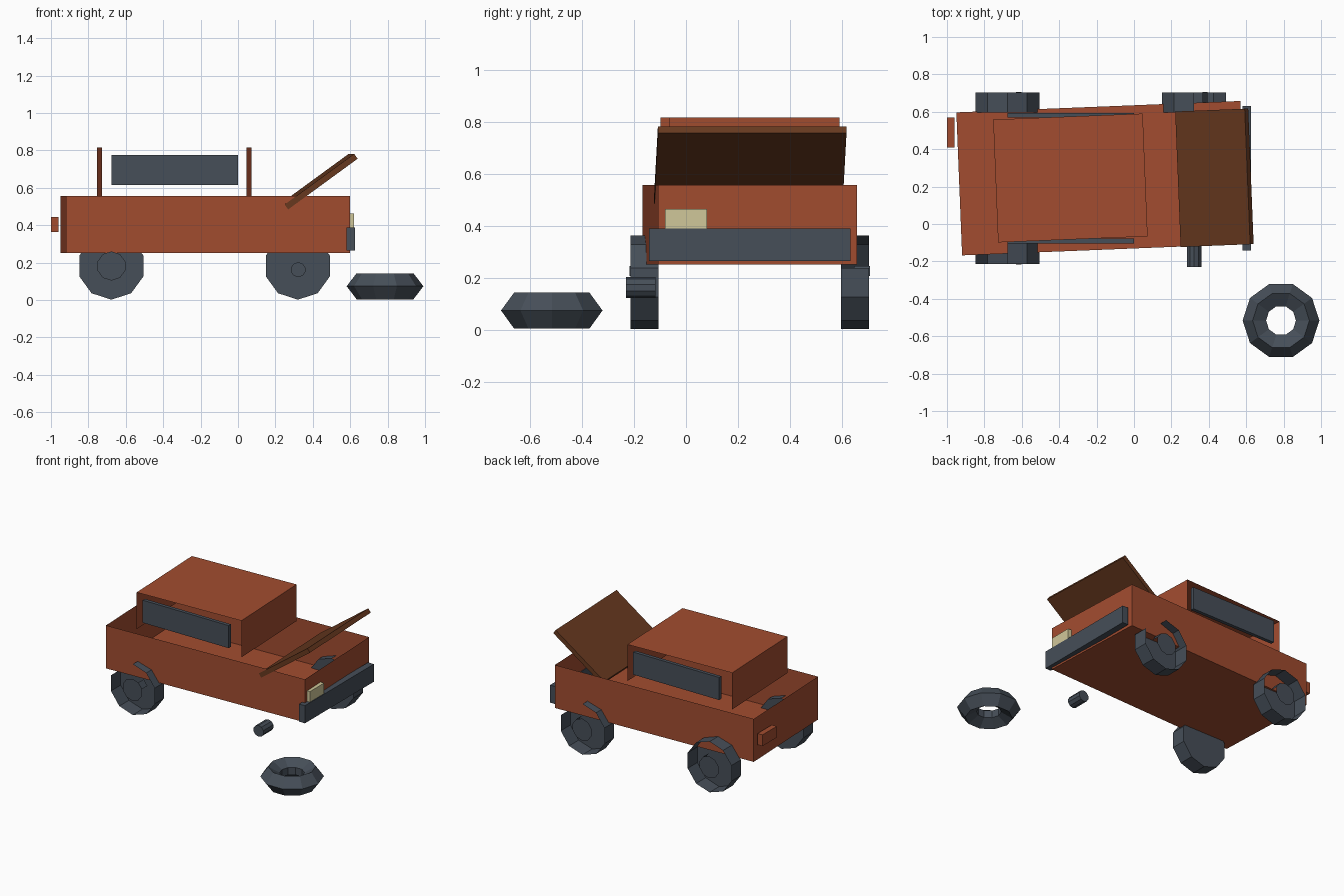
import bpy, bmesh, math
from mathutils import Matrix, Vector

if "Cube" in bpy.data.objects:
    bpy.data.objects.remove(bpy.data.objects["Cube"])

YAW = math.radians(2.3)   # the hull is skewed slightly
CY = 0.245                # centre line of the car


def mat(name, rgb):
    m = bpy.data.materials.new(name)
    m.diffuse_color = (*rgb, 1)
    m.use_nodes = True
    m.node_tree.nodes["Principled BSDF"].inputs["Base Color"].default_value = m.diffuse_color
    return m


RUST = mat("rust_red", (0.36, 0.073, 0.029))
BROWN = mat("hood_brown", (0.137, 0.041, 0.014))
STEEL = mat("dark_steel", (0.061, 0.077, 0.098))
CREAM = mat("lamp_cream", (0.63, 0.57, 0.32))


def finish(bm, name, material):
    me = bpy.data.meshes.new(name)
    bm.to_mesh(me)
    bm.free()
    me.materials.append(material)
    ob = bpy.data.objects.new(name, me)
    bpy.context.collection.objects.link(ob)
    return ob


def box(name, material, size, centre, yaw=0.0, pitch=0.0, drop=None):
    """Box; drop(normal) removes faces to leave an open shell."""
    bm = bmesh.new()
    bmesh.ops.create_cube(bm, size=1, matrix=Matrix.Diagonal((*size, 1)))
    bm.normal_update()
    if drop:
        gone = [f for f in bm.faces if drop(f.normal)]
        bmesh.ops.delete(bm, geom=gone, context='FACES')
    bm.transform(Matrix.Translation(centre) @ Matrix.Rotation(yaw, 4, 'Z')
                 @ Matrix.Rotation(pitch, 4, 'Y'))
    return finish(bm, name, material)


def drum(name, cx, cz, r, y0, y1, skip=(), caps=(True, True), n=10):
    """Cylinder along y, made of n strips; strips in skip are missing."""
    bm = bmesh.new()
    rings = []
    for y in (y0, y1):
        rings.append([bm.verts.new((cx + r * math.cos(a), y, cz + r * math.sin(a)))
                      for a in (math.pi / 2 + 2 * math.pi * i / n for i in range(n))])
    a, b = rings
    for i in range(n):
        if i not in skip:
            j = (i + 1) % n
            bm.faces.new((a[i], a[j], b[j], b[i]))
    for ring, on in zip(rings, caps):
        if on:
            bm.faces.new(ring)
    bmesh.ops.recalc_face_normals(bm, faces=bm.faces)
    loose = [v for v in bm.verts if not v.link_faces]
    bmesh.ops.delete(bm, geom=loose, context='VERTS')
    return finish(bm, name, STEEL)


# Open-topped body tub and cabin shell without side walls
box("body", RUST, (1.52, 0.765, 0.305), (-0.175, CY, 0.403), YAW,
    drop=lambda n: n.z > 0.5)
box("cabin", RUST, (0.80, 0.657, 0.26), (-0.34, 0.246, 0.685), YAW,
    drop=lambda n: abs(n.y) > 0.5 or n.z < -0.5)

# Side windows
for label, s in (("right", -1), ("left", 1)):
    box("window_" + label, STEEL, (0.675, 0.025, 0.16),
        (-0.338, CY + s * 0.336, 0.695))

# Sprung hood, bumper and lamps
box("hood", BROWN, (0.46, 0.725, 0.032), (0.43, 0.247, 0.633), YAW, -0.63)
box("front_bumper", STEEL, (0.045, 0.773, 0.125), (0.602, CY, 0.326))
box("headlight", CREAM, (0.04, 0.16, 0.125), (0.60, 0.0, 0.401))
box("tail_light", RUST, (0.038, 0.16, 0.08), (-0.98, 0.49, 0.405))

# Three torn wheels, open to the outside, with hub caps
WHEELS = (("rear_right", -0.677, -1, (0, 1)),
          ("rear_left", -0.677, 1, ()),
          ("front_left", 0.32, 1, (8, 9)))
for name, x, s, skip in WHEELS:
    drum("wheel_" + name, x, 0.182, 0.18, CY + s * 0.35, CY + s * 0.458,
         skip, (True, False))
    drum("hub_" + name, x, 0.182, 0.078, CY + s * 0.40, CY + s * 0.462,
         [i for i in range(10) if i != 8], (False, True))

# Bare axle stub where the fourth wheel came off
drum("axle_stub", 0.322, 0.162, 0.04, -0.23, -0.118)

# Loose tyre lying on the ground
bm = bmesh.new()
profile = ((0.205, 0.074), (0.152, 0.143), (0.08, 0.10), (0.08, 0.048), (0.152, 0.004))
N = 10
rings = [[bm.verts.new((0.786 + r * math.cos(2 * math.pi * i / N),
                        -0.516 + r * math.sin(2 * math.pi * i / N), z))
          for r, z in profile] for i in range(N)]
for i in range(N):
    p, q = rings[i], rings[(i + 1) % N]
    for k in range(len(profile)):
        m = (k + 1) % len(profile)
        bm.faces.new((p[k], q[k], q[m], p[m]))
bmesh.ops.recalc_face_normals(bm, faces=bm.faces)
finish(bm, "loose_tyre", STEEL)
